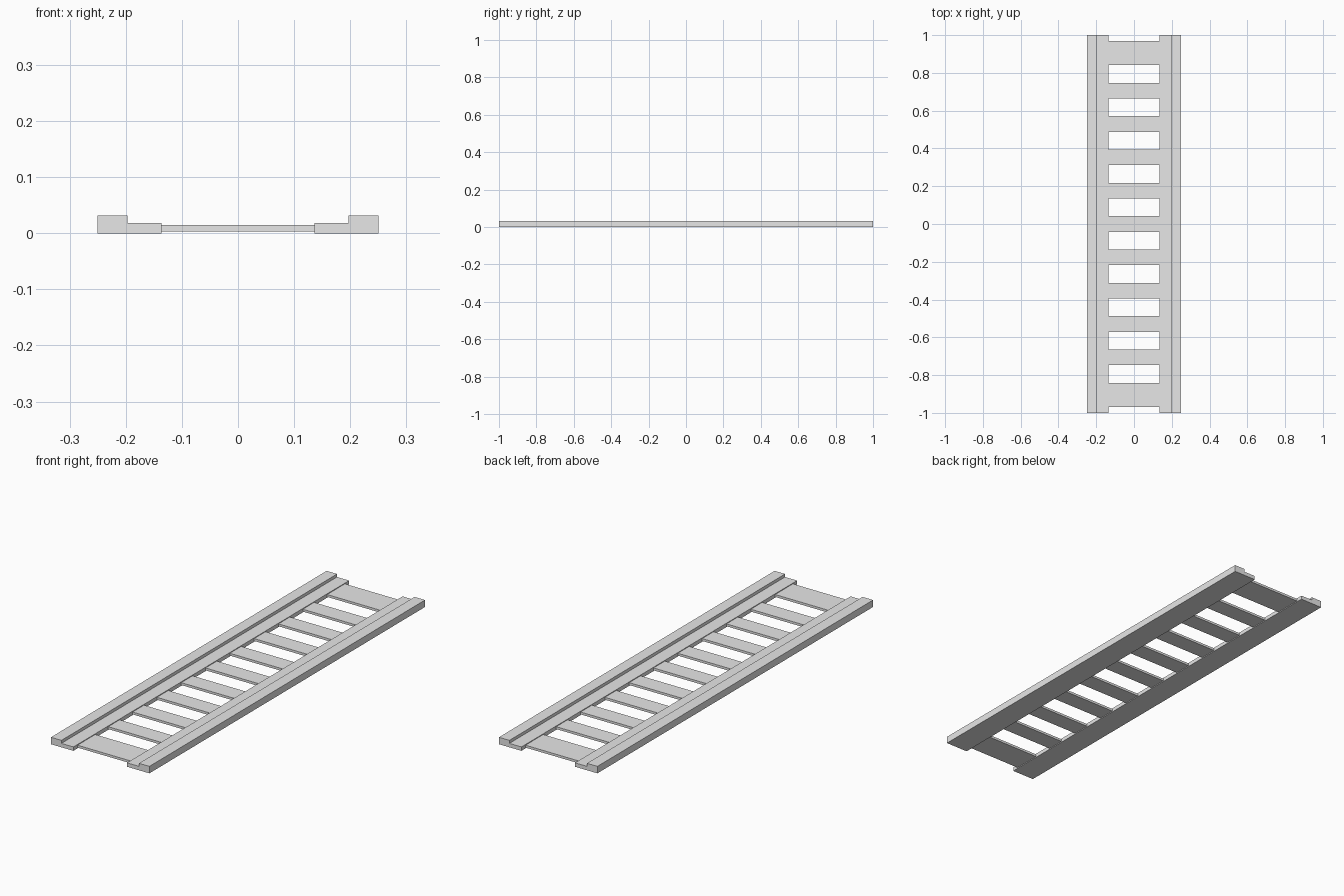
import bpy
import bmesh

cube = bpy.data.objects.get("Cube")
if cube:
    bpy.data.objects.remove(cube, do_unlink=True)

grey = bpy.data.materials.new("light_grey")
grey.use_nodes = True
colour = (0.8, 0.8, 0.8, 1)
grey.diffuse_color = colour
grey.node_tree.nodes["Principled BSDF"].inputs["Base Color"].default_value = colour


def finish(name, bm):
    bmesh.ops.recalc_face_normals(bm, faces=bm.faces)
    mesh = bpy.data.meshes.new(name)
    bm.to_mesh(mesh)
    bm.free()
    mesh.materials.append(grey)
    obj = bpy.data.objects.new(name, mesh)
    bpy.context.collection.objects.link(obj)
    return obj


# Stepped side rails, extruded along the full length
INNER, STEP, OUTER = 0.136, 0.197, 0.25
LEDGE, TOP = 0.018, 0.032
profile = [(INNER, 0), (OUTER, 0), (OUTER, TOP), (STEP, TOP), (STEP, LEDGE), (INNER, LEDGE)]


def rail(name, side):
    bm = bmesh.new()
    face = bm.faces.new([bm.verts.new((side * x, -1, z)) for x, z in profile])
    new = bmesh.ops.extrude_face_region(bm, geom=[face])["geom"]
    verts = [v for v in new if isinstance(v, bmesh.types.BMVert)]
    bmesh.ops.translate(bm, verts=verts, vec=(0, 2, 0))
    finish(name, bm)


rail("left_rail", 1)
rail("right_rail", -1)


# Thin cross slats between the rails, wider at both ends
def slat(name, y0, y1):
    bm = bmesh.new()
    bmesh.ops.create_cube(bm, size=1)
    bmesh.ops.scale(bm, verts=bm.verts, vec=(2 * INNER, y1 - y0, 0.011))
    bmesh.ops.translate(bm, verts=bm.verts, vec=(0, (y0 + y1) / 2, 0.009))
    finish(name, bm)


SLOTS, PITCH, GAP, END = 10, 0.1765, 0.094, 0.97
centres = [(i - (SLOTS - 1) / 2) * PITCH for i in range(SLOTS)]
starts = [-END] + [c + GAP / 2 for c in centres]
ends = [c - GAP / 2 for c in centres] + [END]
for i, (y0, y1) in enumerate(zip(starts, ends)):
    slat(f"cross_slat_{i + 1}", y0, y1)
